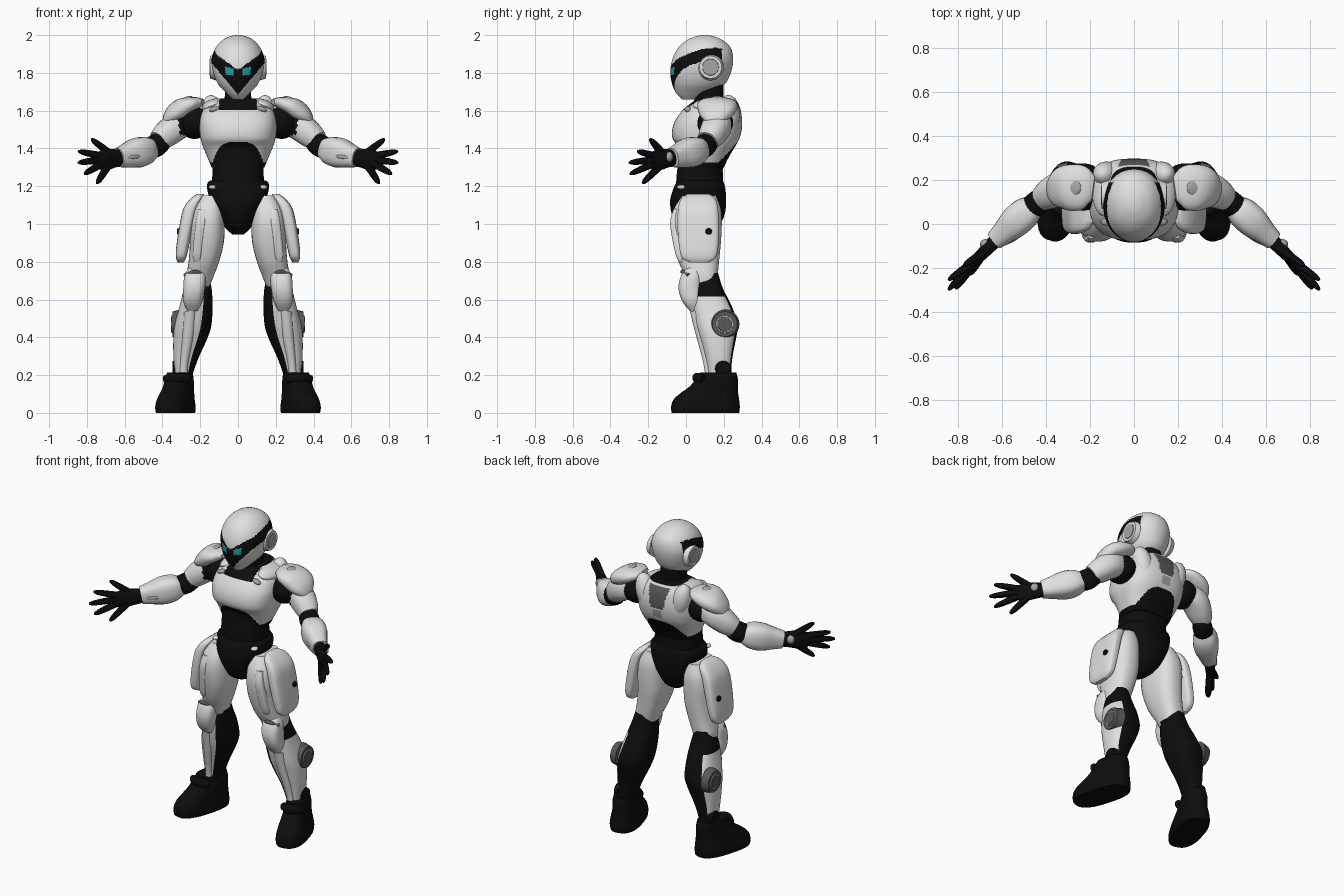
import bpy, bmesh, math
from mathutils import Vector, Matrix

MATS = []
for name, col in [("white_armour", (0.74, 0.74, 0.74)), ("black_suit", (0.004, 0.004, 0.004)),
                  ("mid_grey", (0.38, 0.38, 0.38)), ("dark_grey", (0.1, 0.1, 0.1)),
                  ("teal_lens", (0.02, 0.33, 0.36))]:
    m = bpy.data.materials.new(name)
    m.diffuse_color = (*col, 1)
    MATS.append(m)
WHITE, BLACK, GREY, DARK, TEAL = range(5)


def finish(name, bm, colour, mirror, angle=35):
    """Colour faces (index or rule), mirror across x and shade."""
    bmesh.ops.recalc_face_normals(bm, faces=bm.faces[:])
    for f in bm.faces:
        f.material_index = colour(f.calc_center_median(), f.normal) if callable(colour) else colour
    me = bpy.data.meshes.new(name)
    bm.to_mesh(me)
    bm.free()
    for m in MATS:
        me.materials.append(m)
    ob = bpy.data.objects.new(name, me)
    bpy.context.collection.objects.link(ob)
    bpy.ops.object.select_all(action='DESELECT')
    ob.select_set(True)
    bpy.context.view_layer.objects.active = ob
    bpy.ops.object.shade_smooth_by_angle(angle=math.radians(angle))
    if mirror:
        mod = ob.modifiers.new("mirror", 'MIRROR')
        mod.use_mirror_merge = False
    return ob


def smooth_rows(rows, steps):
    """Catmull-Rom interpolation of the section values."""
    out = []
    for i in range(len(rows) - 1):
        a, b, c, d = (rows[max(i - 1, 0)], rows[i], rows[i + 1], rows[min(i + 2, len(rows) - 1)])
        for s in range(steps):
            t = s / steps
            out.append([0.5 * (2 * q + (r - p) * t + (2 * p - 5 * q + 4 * r - w) * t * t
                               + (3 * q - p - 3 * r + w) * t ** 3)
                        for p, q, r, w in zip(a, b, c, d)])
    out.append(list(rows[-1]))
    return out


def skin(rings):
    bm = bmesh.new()
    rings = [[bm.verts.new(v) for v in ring] for ring in rings]
    n = len(rings[0])
    for a, b in zip(rings, rings[1:]):
        for i in range(n):
            bm.faces.new((a[i], a[(i + 1) % n], b[(i + 1) % n], b[i]))
    bm.faces.new(rings[0])
    bm.faces.new(rings[-1])
    return bm


def oval(n, p):
    for i in range(n):
        t = 2 * math.pi * (i + 0.5) / n
        c, s = math.cos(t), math.sin(t)
        yield (math.copysign(abs(c) ** (2 / p), c), math.copysign(abs(s) ** (2 / p), s))


def stack(name, rows, colour, mirror=True, p=2.5, n=32, steps=4, turn=None):
    """Horizontal sections: (z, x_min, x_max, y_front, y_back)."""
    rings = [[Vector(((x0 + x1) / 2 + c * (x1 - x0) / 2, (y0 + y1) / 2 + s * (y1 - y0) / 2, z))
              for c, s in oval(n, p)] for z, x0, x1, y0, y1 in smooth_rows(rows, steps)]
    bm = skin(rings)
    if turn:
        bmesh.ops.rotate(bm, verts=bm.verts[:], cent=turn[0], matrix=Matrix.Rotation(turn[1], 3, 'Z'))
    return finish(name, bm, colour, mirror)


def body(name, rows, colour, **kw):
    """Centred stack: (z, half_width, y_front, y_back)."""
    return stack(name, [(z, -w, w, a, b) for z, w, a, b in rows], colour, mirror=False, **kw)


def limb(name, rows, colour, p=2.3, n=20, steps=4):
    """Sections across a path: (x, y, z, half_horizontal, half_vertical)."""
    rows = smooth_rows(rows, steps)
    pts = [Vector(r[:3]) for r in rows]
    rings = []
    for i, r in enumerate(rows):
        t = (pts[min(i + 1, len(pts) - 1)] - pts[max(i - 1, 0)]).normalized()
        side = t.cross(Vector((0, 0, 1))).normalized()
        up = side.cross(t)
        rings.append([pts[i] + side * c * r[3] + up * s * r[4] for c, s in oval(n, p)])
    return finish(name, skin(rings), colour, True)


def disc(name, x, y, z, r, depth, colour):
    """Round cap facing sideways."""
    bm = bmesh.new()
    bmesh.ops.create_cone(bm, cap_ends=True, segments=24, radius1=r, radius2=r * 0.85, depth=depth,
                          matrix=Matrix.Translation((x, y, z)) @ Matrix.Rotation(math.pi / 2, 4, 'Y'))
    return finish(name, bm, colour, True)


def blob(name, pos, size, colour, rot=0):
    bm = bmesh.new()
    bmesh.ops.create_uvsphere(bm, u_segments=20, v_segments=12, radius=1,
                              matrix=Matrix.Translation(pos) @ Matrix.Rotation(rot, 4, 'Y')
                              @ Matrix.Diagonal((*size, 1)))
    return finish(name, bm, colour, True)


# Helmet with wrap-around visor and glowing lenses
def helmet_rule(c, n):
    x = abs(c.x)
    if 0.022 < x < 0.068 and 1.782 + .15 * x < c.z < 1.815 + .3 * x and c.y < 0.02:
        return TEAL
    low = 1.685 + 1.2 * x + 0.3 * max(0, c.y - 0.05)
    high = 1.815 + 0.72 * x + 0.25 * max(0, c.y)
    return BLACK if low < c.z < high and c.y < 0.19 else WHITE

body("helmet", [(1.66, .028, -.02, .06), (1.69, .06, -.05, .13), (1.74, .105, -.073, .205),
                (1.80, .13, -.083, .237), (1.87, .14, -.073, .25), (1.93, .12, -.043, .238),
                (1.97, .086, .0, .2), (1.993, .044, .05, .15), (2.0, .01, .09, .11)],
     helmet_rule, p=2.08, n=128, steps=12)
disc("ear_cap", .132, .13, 1.83, .07, .03, WHITE)
disc("ear_inset", .14, .13, 1.83, .05, .022, GREY)
body("neck", [(1.57, .12, .0, .25), (1.62, .1, .015, .22), (1.66, .072, .045, .2), (1.76, .07, .05, .2)], BLACK)


# Chest shell with dark arch below, collar and back panel
def chest_rule(c, n):
    x = abs(c.x)
    if c.z < 1.435 - 350 * x ** 4 or c.z < 1.325:
        return BLACK
    if c.z > 1.605 and x < 0.1 and c.y < 0.2:
        return BLACK
    if c.y > 0.2 and 1.52 < c.z < 1.652 and x < 0.045 + 0.2 * (c.z - 1.52):
        return DARK
    if c.y > 0.2 and 1.46 < c.z < 1.51 and x < 0.03:
        return GREY
    return WHITE

body("chest_armour", [(1.30, .14, -.01, .2), (1.36, .165, -.022, .23), (1.41, .186, -.042, .26),
                      (1.45, .198, -.07, .282), (1.50, .204, -.073, .295), (1.55, .203, -.056, .297),
                      (1.60, .187, -.02, .29), (1.635, .155, .02, .278), (1.665, .11, .06, .26)],
     chest_rule, p=2.7, n=128, steps=10)
blob("back_plate", (.125, .225, 1.575), (.06, .06, .11), WHITE, 0.25)
blob("collar_plate", (.135, .15, 1.628), (.06, .115, .032), WHITE, 0.35)
blob("collar_insert", (.125, .01, 1.608), (.028, .018, .014), GREY, 0.3)
body("abdomen", [(1.18, .145, -.055, .2), (1.28, .135, -.048, .195), (1.36, .14, -.035, .2),
                 (1.45, .15, -.04, .22)], BLACK)
body("pelvis", [(.945, .03, .03, .12), (.98, .068, -.04, .17), (1.05, .11, -.075, .205),
                (1.12, .145, -.085, .213), (1.18, .163, -.07, .21), (1.215, .163, -.055, .202),
                (1.23, .148, -.045, .195)], BLACK)
blob("belt_clip", (.135, -.025, 1.195), (.02, .024, .012), WHITE)

# Arms
blob("shoulder_joint", (.23, .155, 1.535), (.085, .095, .085), BLACK)
limb("shoulder_pad", [(.185, .16, 1.645, .055, .018), (.23, .165, 1.638, .1, .036), (.30, .165, 1.612, .105, .052),
                      (.355, .155, 1.572, .08, .04), (.392, .15, 1.53, .03, .012)], WHITE)
blob("shoulder_inset", (.285, .165, 1.656), (.048, .042, .013), GREY, 0.4)
limb("upper_arm", [(.25, .17, 1.545, .06, .07), (.32, .165, 1.52, .078, .075), (.38, .14, 1.475, .072, .07),
                   (.42, .115, 1.44, .056, .056)],
     lambda c, n: BLACK if c.x < .31 and c.z > 1.47 and n.y < .3 else WHITE)
limb("elbow", [(.39, .13, 1.45, .045, .048), (.435, .1, 1.415, .057, .06), (.50, .05, 1.385, .05, .05)], BLACK)
limb("forearm", [(.455, .085, 1.40, .05, .05), (.49, .055, 1.39, .07, .072), (.54, .01, 1.375, .072, .078),
                 (.595, -.04, 1.36, .055, .062), (.635, -.075, 1.35, .044, .05)], WHITE, p=2.8)
limb("forearm_panel", [(.49, -.012, 1.36, .006, .008), (.53, -.049, 1.358, .016, .012),
                       (.58, -.080, 1.352, .014, .012), (.61, -.09, 1.35, .006, .008)], GREY)

# Hands
limb("palm", [(.615, -.06, 1.35, .035, .04), (.66, -.105, 1.347, .03, .05), (.70, -.145, 1.34, .027, .056),
              (.74, -.18, 1.333, .02, .045)], BLACK)
blob("hand_plate", (.672, -.092, 1.355), (.03, .024, .028), GREY, 0.3)
for name, base, tip in [("thumb", (.68, -.125, 1.375), (.775, -.19, 1.45)),
                        ("index_finger", (.72, -.165, 1.36), (.845, -.255, 1.385)),
                        ("middle_finger", (.725, -.17, 1.34), (.845, -.3, 1.325)),
                        ("ring_finger", (.72, -.17, 1.32), (.812, -.295, 1.265)),
                        ("little_finger", (.69, -.14, 1.305), (.747, -.23, 1.215))]:
    a, b = Vector(base), Vector(tip)
    limb(name, [(*a.lerp(b, t), r, r) for t, r in [(0, .02), (.5, .018), (.85, .014), (1, .006)]], BLACK, n=10, steps=2)

# Thighs and hip plates
stack("thigh", [(1.15, .09, .20, -.02, .16), (1.08, .075, .24, -.065, .185), (1.0, .07, .255, -.08, .19),
                (.9, .075, .255, -.068, .185), (.8, .10, .262, -.04, .175), (.72, .13, .275, .0, .168),
                (.67, .15, .27, .02, .165)],
      lambda c, n: BLACK if c.z < .695 and c.y > .06 else WHITE)
stack("hip_plate", [(1.16, .18, .215, .01, .12), (1.135, .19, .25, -.025, .155), (1.08, .215, .29, -.042, .17),
                    (.98, .24, .312, -.045, .175), (.87, .262, .328, -.035, .17), (.82, .275, .328, -.02, .155),
                    (.795, .29, .318, .02, .12)], WHITE, p=3.5)
stack("thigh_panel", [(1.08, .165, .21, -.066, .0), (1.0, .17, .225, -.084, .0), (.85, .19, .24, -.058, .0),
                      (.80, .20, .235, -.038, .0)], WHITE, p=4)
disc("hip_bolt", .318, .12, .96, .018, .012, BLACK)


# Lower legs: armour on the front and outside, suit on the inside and back
def shin_rule(c, n):
    if c.z > .615 and c.y > .06:
        return BLACK
    return WHITE if n.x * .85 - n.y * .42 > .1 else BLACK

stack("lower_leg", [(.74, .16, .26, .05, .17), (.66, .14, .285, .03, .195), (.57, .135, .308, .03, .24),
                    (.47, .14, .334, .048, .275), (.40, .16, .342, .07, .266), (.30, .205, .342, .1, .247),
                    (.22, .235, .335, .115, .24), (.16, .25, .335, .12, .25)], shin_rule, n=96, steps=10)
stack("knee_pad", [(.775, .195, .255, .01, .06), (.73, .172, .283, -.025, .08), (.66, .175, .29, -.04, .08),
                   (.59, .19, .29, -.02, .08), (.54, .212, .268, .02, .07)], WHITE, p=2.8)
limb("knee_strap", [(.178, .015, .728, .012, .01), (.228, -.018, .748, .012, .01), (.28, .015, .728, .012, .01)], DARK)
stack("shin_ridge", [(.54, .22, .285, .02, .10), (.42, .23, .295, .05, .12), (.28, .26, .305, .088, .14),
                     (.20, .27, .31, .102, .14)], WHITE, p=2.2)
disc("calf_ring", .325, .205, .47, .078, .046, DARK)
disc("calf_hub", .335, .205, .47, .055, .036, GREY)
disc("calf_core", .341, .205, .47, .045, .03, DARK)
disc("ankle_disc", .332, .195, .235, .045, .03, BLACK)

# Boots, toes turned out
stack("boot", [(0, .245, .418, -.08, .285), (.03, .242, .422, -.083, .288), (.07, .248, .415, -.07, .285),
               (.105, .253, .405, -.03, .28), (.14, .257, .40, .02, .278), (.18, .262, .396, .055, .278),
               (.215, .268, .388, .08, .27)], BLACK, p=2.6, turn=((.33, .1, 0), math.radians(16)))
limb("boot_tongue", [(.262, .085, .178, .02, .022), (.325, .06, .185, .026, .027), (.385, .095, .178, .02, .022)], BLACK)
